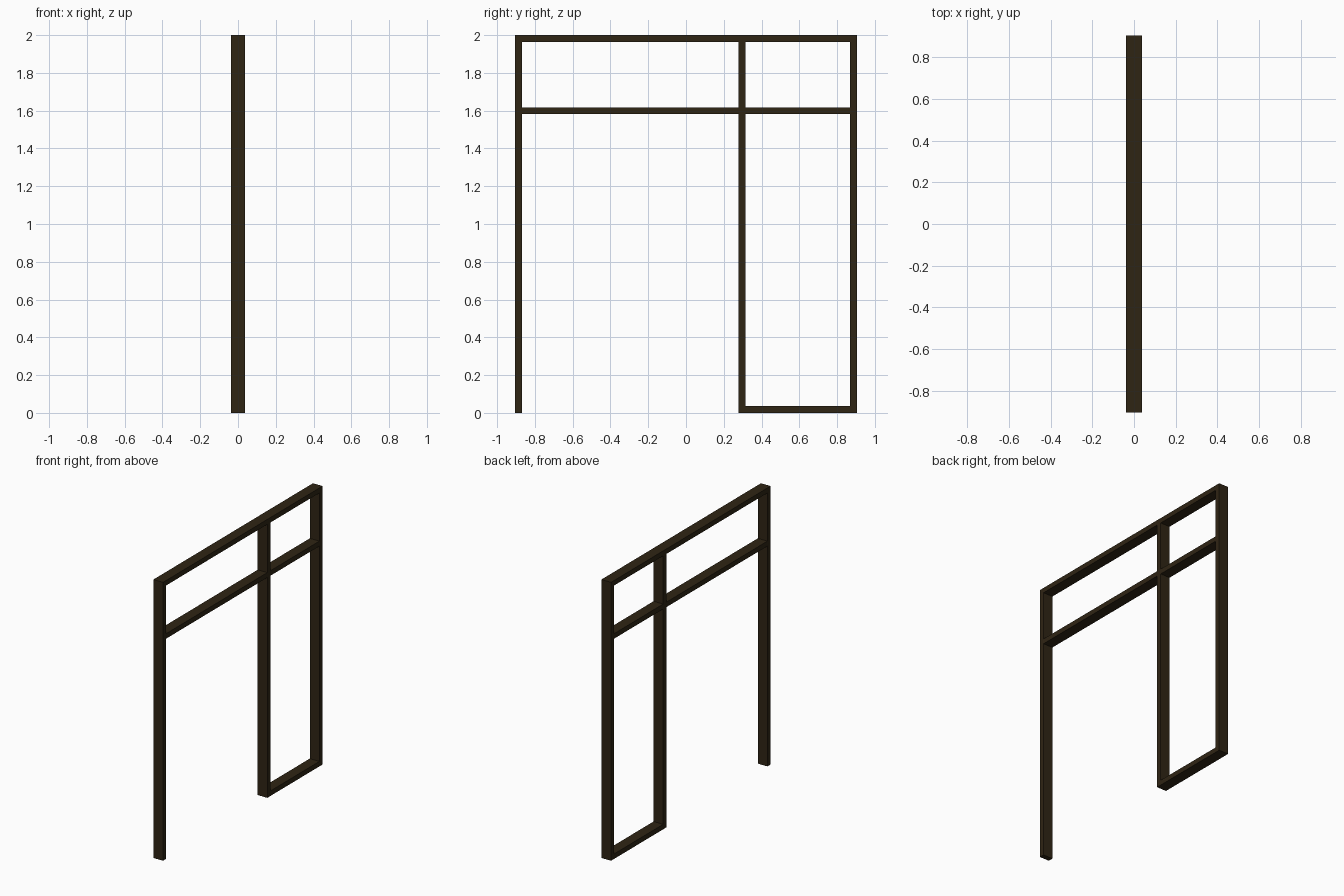
import bpy, bmesh

if "Cube" in bpy.data.objects:
    bpy.data.objects.remove(bpy.data.objects["Cube"])

T = 0.036          # bar thickness seen from the side
D = 0.076          # frame depth along x
HALF = 0.905       # half of the frame width along y
MID_Y = 0.296      # centre of the intermediate post
RAIL_Z = 1.60      # centre of the crossing rail

mat = bpy.data.materials.new("dark_brown")
mat.diffuse_color = (0.028, 0.018, 0.007, 1)
mat.use_nodes = True
mat.node_tree.nodes["Principled BSDF"].inputs["Base Color"].default_value = mat.diffuse_color


def bar(name, y0, y1, z0, z1):
    """Rectangular bar spanning the frame depth."""
    bm = bmesh.new()
    bmesh.ops.create_cube(bm, size=1)
    bmesh.ops.scale(bm, vec=(D, y1 - y0, z1 - z0), verts=bm.verts)
    mesh = bpy.data.meshes.new(name)
    bm.to_mesh(mesh)
    bm.free()
    mesh.materials.append(mat)
    obj = bpy.data.objects.new(name, mesh)
    obj.location = (0, (y0 + y1) / 2, (z0 + z1) / 2)
    bpy.context.collection.objects.link(obj)


m0, m1 = MID_Y - T / 2, MID_Y + T / 2
inner = HALF - T

# Outer posts, full height
bar("front_post", -HALF, -inner, 0, 2)
bar("back_post", inner, HALF, 0, 2)
# Head beam between the outer posts
bar("head_beam", -inner, inner, 2 - T, 2)
# Intermediate post between door opening and side light
bar("middle_post", m0, m1, 0, 2 - T)
# Crossing rail, either side of the middle post
bar("door_rail", -inner, m0, RAIL_Z - T / 2, RAIL_Z + T / 2)
bar("side_rail", m1, inner, RAIL_Z - T / 2, RAIL_Z + T / 2)
# Sill under the side light only
bar("sill", m1, inner, 0, T)
